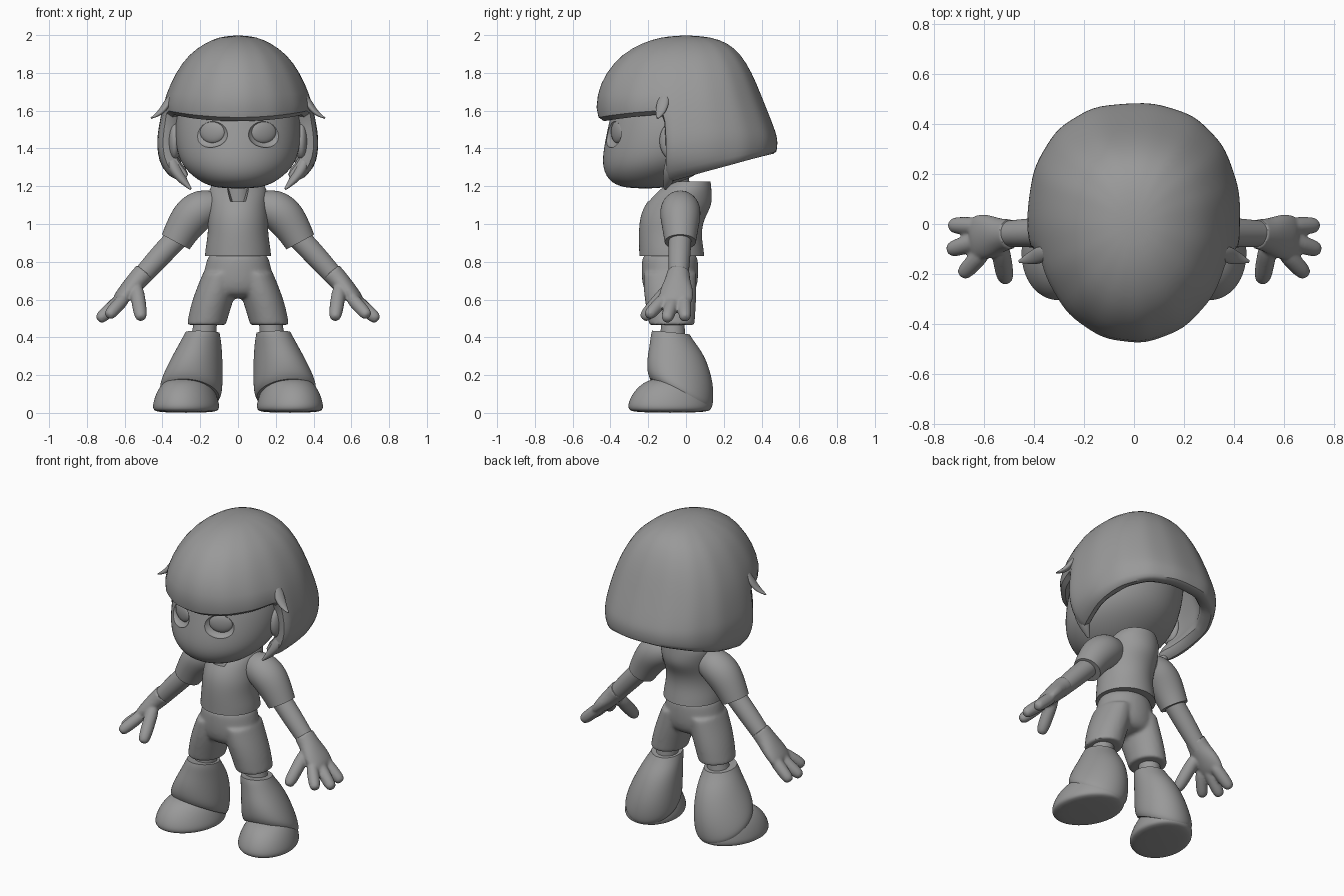
import bpy, bmesh
from math import sin, cos, pi, radians
from mathutils import Vector, Matrix

cube = bpy.data.objects.get("Cube")
if cube:
    bpy.data.objects.remove(cube)

GREY = (0.32, 0.32, 0.32, 1)
mat = bpy.data.materials.new("plain grey")
mat.use_nodes = True
mat.diffuse_color = GREY
mat.node_tree.nodes["Principled BSDF"].inputs["Base Color"].default_value = GREY
parts = []


def finish(name, bm, mirror=False, levels=2, thickness=0):
    mesh = bpy.data.meshes.new(name)
    bm.to_mesh(mesh)
    bm.free()
    mesh.materials.append(mat)
    ob = bpy.data.objects.new(name, mesh)
    bpy.context.collection.objects.link(ob)
    if thickness:
        solid = ob.modifiers.new("Thickness", "SOLIDIFY")
        solid.thickness, solid.offset = thickness, -1
    if mirror:
        mod = ob.modifiers.new("Mirror", "MIRROR")
        mod.use_mirror_merge = False
    if levels:
        sub = ob.modifiers.new("Smooth", "SUBSURF")
        sub.levels = sub.render_levels = levels
    parts.append(ob)
    return ob


def loft(name, sections, mirror=False, crisp=True, up=None, yaw=0, sides=16):
    """Skin over ellipses (x, y, z, rx, ry, tilt); 'up' turns them along the path."""
    bm = bmesh.new()
    crease = bm.edges.layers.float.new("crease_edge")
    centres = [Vector(s[:3]) for s in sections]
    rings = []
    for i, s in enumerate(sections):
        rx = s[3] * 1.025
        ry = s[4] * 1.025 if len(s) > 4 else rx
        tilt = s[5] if len(s) > 5 else 0
        turn = Matrix.Rotation(radians(yaw), 3, "Z")
        if up:
            way = centres[min(i + 1, len(centres) - 1)] - centres[max(i - 1, 0)]
            turn = way.to_track_quat("Z", up).to_matrix()
        ring = []
        for k in range(sides):
            a = 2 * pi * k / sides
            y = ry * sin(a)
            ring.append(bm.verts.new(centres[i] + turn @ Vector((rx * cos(a), y, tilt * y))))
        rings.append(ring)
    for low, high in zip(rings, rings[1:]):
        for k in range(sides):
            n = (k + 1) % sides
            bm.faces.new((low[k], low[n], high[n], high[k]))
    for cap in (bm.faces.new(rings[0][::-1]), bm.faces.new(rings[-1])):
        for e in cap.edges:
            e[crease] = 1.0 if crisp else 0.0
    bmesh.ops.recalc_face_normals(bm, faces=bm.faces)
    return finish(name, bm, mirror)


def ball(name, centre, radii, yaw=0):
    bm = bmesh.new()
    bmesh.ops.create_uvsphere(bm, u_segments=32, v_segments=20, radius=1)
    bm.transform(Matrix.Translation(centre) @ Matrix.Rotation(radians(yaw), 4, "Z")
                 @ Matrix.Diagonal((*radii, 1)))
    return finish(name, bm, mirror=True, levels=0)


def cut(target, cutter):
    mod = target.modifiers.new("Cut", "BOOLEAN")
    mod.object, mod.operation, mod.solver = cutter, "DIFFERENCE", "EXACT"
    cutter.hide_render = True
    parts.remove(cutter)
    return cutter


def blend(name, pieces, voxel, rounds):
    """Melt overlapping pieces into one soft skin."""
    graph = bpy.context.evaluated_depsgraph_get()
    bm = bmesh.new()
    for ob in pieces:
        bm.from_mesh(ob.evaluated_get(graph).data)
    for ob in pieces:
        parts.remove(ob)
        bpy.data.objects.remove(ob)
    whole = finish(name, bm, levels=0)
    remesh = whole.modifiers.new("Melt", "REMESH")
    remesh.mode, remesh.voxel_size = "VOXEL", voxel
    soft = whole.modifiers.new("Soften", "SMOOTH")
    soft.factor, soft.iterations = .5, rounds


# Head with full cheeks, sunken sockets, eyes and ears
head = loft("head", [
    (0, -.215, 1.187, .10, .09), (0, -.215, 1.215, .19, .185), (0, -.17, 1.29, .285, .272),
    (0, -.12, 1.38, .325, .32), (0, -.085, 1.5, .335, .33), (0, -.05, 1.62, .32, .34),
    (0, -.04, 1.75, .27, .28), (0, -.02, 1.87, .15, .16)], crisp=False)
helpers = [cut(head, ball("eye_socket_cutter", (.145, -.395, 1.48), (.10, .04, .075), 23))]
ball("eye", (.135, -.362, 1.488), (.072, .022, .06), 23)
ball("ear", (.335, -.07, 1.44), (.035, .07, .10))

# Bob haircut: a dome down to the fringe, then a longer curtain round sides and back
PROFILE = [  # height, front, side and back reach
    (2.0, 0, 0, 0), (1.99, .13, .10, .13), (1.96, .23, .17, .22), (1.9, .34, .26, .29),
    (1.8, .425, .33, .35), (1.69, .475, .38, .395), (1.57, .49, .41, .445),
    (1.45, .45, .43, .487), (1.37, .45, .425, .48), (1.3, .45, .41, .45),
    (1.25, .45, .365, .44), (1.18, .45, .29, .43)]


def hair_point(t, z):
    for a, b in zip(PROFILE, PROFILE[1:]):
        if z >= b[0]:
            break
    f = (z - a[0]) / (b[0] - a[0])
    front, side, back = (a[i] + (b[i] - a[i]) * f for i in (1, 2, 3))
    wave = 1 + .006 * sin(15 * t)
    across, along = sin(t), cos(t)
    if along > 0:
        return Vector((side * across * wave, -front * along * wave, z))
    square = .85  # the back is fuller than an ellipse
    x = side * abs(across) ** square * (1 if across > 0 else -1)
    return Vector((x * wave, back * abs(along) ** square * wave, z))


bm = bmesh.new()
COLS, STEP, LOWER = 48, 10, 5
top = bm.verts.new((0, 0, 2.0))
columns = []
for k in range(COLS):
    t = 2 * pi * k / COLS
    fringe = 1.54 + .05 * sin(t) ** 2
    heights = [p[0] for p in PROFILE[1:6]] + [fringe]
    if STEP <= k <= COLS - STEP:
        hem = 1.225 + .29 * hair_point(t, 1.37).y
        heights += [fringe + (hem - fringe) * (j + 1) / LOWER for j in range(LOWER)]
    columns.append([bm.verts.new(hair_point(t, z)) for z in heights])
for k, col in enumerate(columns):
    nxt = columns[(k + 1) % COLS]
    bm.faces.new((top, col[0], nxt[0]))
    for j in range(min(len(col), len(nxt)) - 1):
        bm.faces.new((col[j], col[j + 1], nxt[j + 1], nxt[j]))
finish("bob_hair", bm, levels=1, thickness=.09)

# Locks beside the face and the flicked tufts over the temples
loft("side_lock", [(.35, -.07, 1.59, .03, .02), (.375, -.06, 1.48, .045, .035),
                   (.36, -.065, 1.34, .05, .04), (.31, -.085, 1.25, .04, .03),
                   (.25, -.11, 1.185, .008, .006)], True, up="Y")
loft("temple_tuft", [(.335, -.11, 1.70, .02, .012), (.37, -.12, 1.65, .038, .02),
                     (.405, -.135, 1.59, .032, .018), (.46, -.15, 1.56, .006, .004)],
     True, up="Y", sides=8)

# Neck and top with notched neckline
loft("neck", [(0, -.04, 1.05, .075), (0, -.06, 1.3, .07)])
shirt = loft("shirt", [
    (0, -.075, .83, .175, .172), (0, -.078, .87, .172, .17), (0, -.085, .95, .158, .165),
    (0, -.075, 1.03, .16, .17), (0, -.04, 1.1, .155, .18), (0, -.01, 1.18, .16, .145),
    (0, .02, 1.225, .12, .11)])
helpers.append(cut(shirt, loft("neckline_cutter", [
    (0, -.2, 1.12, .04, .13), (0, -.17, 1.27, .085, .17)])))

# Arms
loft("sleeve", [(.13, -.03, 1.09, .085), (.185, -.03, 1.085, .105), (.245, -.03, 1.045, .108),
                (.295, -.03, .97, .093), (.33, -.03, .905, .083)], True, up="Y")
loft("forearm", [(.30, -.03, .95, .06), (.40, -.035, .845, .06), (.53, -.04, .70, .05)],
     True, up="Y")
palm = loft("palm", [(.495, -.04, .745, .06, .055), (.535, -.045, .70, .066, .054),
                     (.585, -.05, .645, .092, .047), (.635, -.055, .59, .09, .038),
                     (.65, -.055, .575, .07, .015)], True, up="Y")


def finger(name, base, tip, r):
    a, b = Vector(base), Vector(tip)
    return loft(name, [(*a.lerp(b, f), r * s) for f, s in
                       ((0, 1), (.45, 1.05), (.8, 1), (.95, .8), (1, .4))],
                True, False, "Y", sides=10)


blend("hand", [
    palm,
    finger("back_finger", (.60, -.01, .62), (.735, -.005, .495), .036),
    finger("middle_finger", (.60, -.06, .615), (.742, -.105, .49), .036),
    finger("front_finger", (.59, -.10, .62), (.69, -.205, .51), .035),
    finger("thumb", (.54, -.07, .68), (.512, -.23, .495), .038)], .008, 4)

# Shorts melted from seat and two legs, then the knees
blend("shorts", [
    loft("seat", [(0, -.085, .86, .15, .14), (0, -.085, .8, .168, .15),
                  (0, -.085, .7, .19, .15), (0, -.085, .645, .19, .135),
                  (0, -.085, .605, .15, .10)], crisp=False),
    loft("shorts_leg", [(.095, -.085, .74, .09, .14), (.115, -.085, .65, .108, .14),
                        (.145, -.08, .56, .108, .132), (.168, -.075, .465, .103, .12)],
         True)], .01, 8)
loft("knee", [(.165, -.07, .55, .06), (.175, -.07, .46, .062), (.185, -.07, .38, .068)], True)

# Boots: flared shaft with a slanted, rolled hem over a rounded shoe turned outward
loft("boot_shaft", [
    (.188, -.08, .425, .09, .10, -.1), (.192, -.072, .395, .10, .115, -.15),
    (.205, -.045, .33, .12, .148, -.2), (.23, -.03, .22, .148, .178, -.35),
    (.25, -.03, .125, .166, .175, -.5), (.255, -.03, .10, .155, .16, -.5)], True, yaw=12)
loft("shoe", [
    (.275, -.085, 0, .15, .20), (.275, -.085, .02, .172, .224), (.275, -.085, .05, .17, .225),
    (.275, -.078, .10, .155, .21), (.272, -.065, .15, .13, .18),
    (.27, -.05, .19, .09, .12)], True, yaw=16, crisp=False)

# Bake modifiers, remove cutters and shade smoothly
graph = bpy.context.evaluated_depsgraph_get()
baked = [bpy.data.meshes.new_from_object(ob.evaluated_get(graph)) for ob in parts]
for ob, mesh in zip(parts, baked):
    ob.modifiers.clear()
    ob.data = mesh
    mesh.name = ob.name
    if not mesh.materials:
        mesh.materials.append(mat)
for helper in helpers:
    bpy.data.objects.remove(helper)
bpy.ops.object.select_all(action="DESELECT")
for ob in parts:
    ob.select_set(True)
bpy.context.view_layer.objects.active = parts[0]
bpy.ops.object.shade_smooth_by_angle(angle=radians(40))
